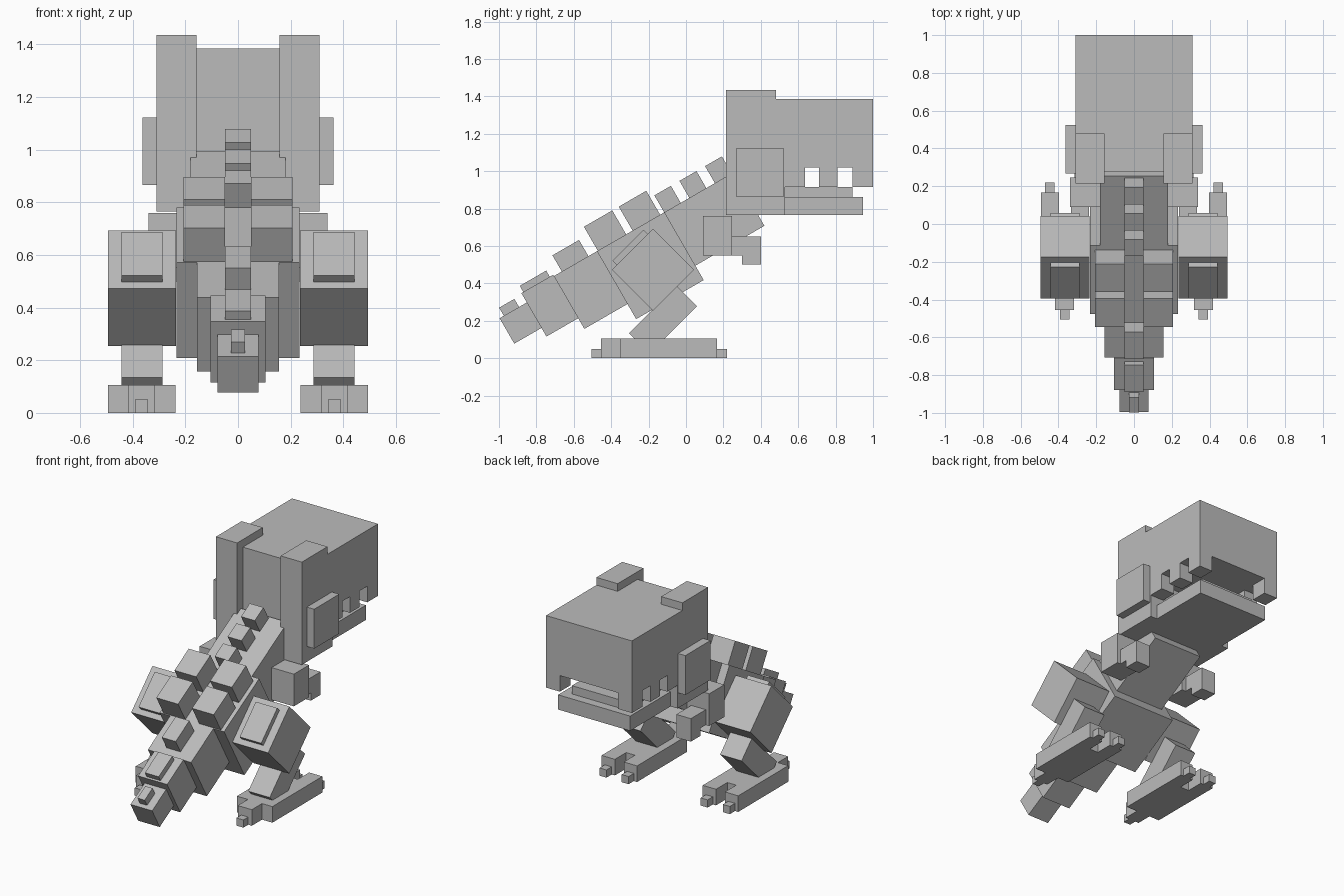
import bpy
import math
from mathutils import Vector

cube = bpy.data.objects.get("Cube")
if cube:
    bpy.data.objects.remove(cube, do_unlink=True)

grey = bpy.data.materials.new("stone_grey")
grey.use_nodes = True
COLOUR = (0.5, 0.5, 0.5, 1)
grey.diffuse_color = COLOUR
grey.node_tree.nodes["Principled BSDF"].inputs["Base Color"].default_value = COLOUR


def block(name, centre, size, tilt=0):
    """Flat-sided box, tilted in degrees about the x axis."""
    bpy.ops.mesh.primitive_cube_add(size=1, location=centre,
                                    rotation=(math.radians(tilt), 0, 0))
    ob = bpy.context.object
    ob.name = name
    ob.scale = size
    ob.data.materials.append(grey)
    return ob


def span(name, x, y, z):
    """Upright box from its ranges on each axis."""
    ranges = (x, y, z)
    return block(name, [(a + b) / 2 for a, b in ranges], [b - a for a, b in ranges])


def pair(name, x, y, z):
    """Upright box on both sides."""
    span("left_" + name, x, y, z)
    span("right_" + name, (-x[1], -x[0]), y, z)


# Spine frame: u runs up towards the head, v rises out of the back
TILT = 30
ORIGIN = Vector((0, -0.476, 0.572))
U = Vector((0, math.cos(math.radians(TILT)), math.sin(math.radians(TILT))))
V = Vector((0, -U.z, U.y))


def spine(name, x, u, v):
    centre = ORIGIN + U * (sum(u) / 2) + V * (sum(v) / 2)
    centre.x = sum(x) / 2
    block(name, centre, (x[1] - x[0], u[1] - u[0], v[1] - v[0]), TILT)


# Tail, hips and chest
for name, w, u, v in (
        ("tail_tip", 0.078, (-0.63, -0.46), (-0.207, -0.05)),
        ("tail_middle", 0.105, (-0.462, -0.266), (-0.26, 0.008)),
        ("tail_base", 0.156, (-0.266, 0), (-0.326, 0)),
        ("hips", 0.233, (0, 0.417), (-0.419, 0)),
        ("chest", 0.18, (0.417, 0.843), (-0.33, 0))):
    spine(name, (-w, w), u, v)

# Single plates along the back
for i, (w, u, v) in enumerate((
        (0.026, (-0.604, -0.51), (-0.06, 0)),
        (0.05, (-0.45, -0.287), (0, 0.046)),
        (0.05, (-0.217, -0.053), (-0.01, 0.1)),
        (0.05, (0.415, 0.517), (-0.01, 0.105)),
        (0.05, (0.57, 0.675), (-0.01, 0.105)),
        (0.05, (0.728, 0.832), (-0.01, 0.105)))):
    spine(f"back_plate_{i + 1}", (-w, w), u, v)

# Paired plates over the hips
for i, u in enumerate(((0.005, 0.18), (0.22, 0.39))):
    for side, x in (("left", (0.05, 0.207)), ("right", (-0.207, -0.05))):
        spine(f"{side}_hip_plate_{i + 1}", x, u, (-0.01, 0.148))

# Head, jaw and mouth
span("head_back", (-0.31, 0.31), (0.275, 0.53), (0.765, 1.385))
span("head_top", (-0.31, 0.31), (0.53, 1.0), (1.02, 1.385))
span("jaw", (-0.26, 0.26), (0.53, 0.947), (0.765, 0.861))
span("tongue", (-0.2, 0.2), (0.53, 0.89), (0.861, 0.915))
pair("brow_column", (0.157, 0.31), (0.215, 0.48), (0.765, 1.435))
pair("cheek", (0.31, 0.363), (0.267, 0.525), (0.865, 1.122))
for i, y in enumerate(((0.53, 0.635), (0.71, 0.81), (0.89, 1.0))):
    pair(f"tooth_{i + 1}", (0.21, 0.31), y, (0.915, 1.02))

# Arms
pair("arm", (0.18, 0.34), (0.09, 0.246), (0.55, 0.76))
pair("forearm", (0.21, 0.315), (0.246, 0.4), (0.55, 0.65))
pair("hand", (0.21, 0.315), (0.3, 0.4), (0.5, 0.55))

# Legs
for side, s in (("left", 1), ("right", -1)):
    x = s * 0.365
    block(side + "_thigh", (x, -0.176, 0.473), (0.258, 0.31, 0.31), 45)
    block(side + "_thigh_plate", (x, -0.296, 0.59), (0.155, 0.235, 0.04), 45)
    block(side + "_shin", (x, -0.123, 0.206), (0.155, 0.36, 0.155), 45)

# Feet
pair("foot", (0.237, 0.493), (-0.35, 0.05), (0, 0.105))
pair("heel", (0.317, 0.418), (-0.455, -0.35), (0, 0.105))
pair("heel_claw", (0.342, 0.392), (-0.505, -0.455), (0, 0.05))
for name, x in (("inner", 0.285), ("outer", 0.445)):
    pair(name + "_toe", (x - 0.048, x + 0.048), (0.05, 0.166), (0, 0.105))
    pair(name + "_claw", (x - 0.025, x + 0.025), (0.166, 0.22), (0, 0.05))
